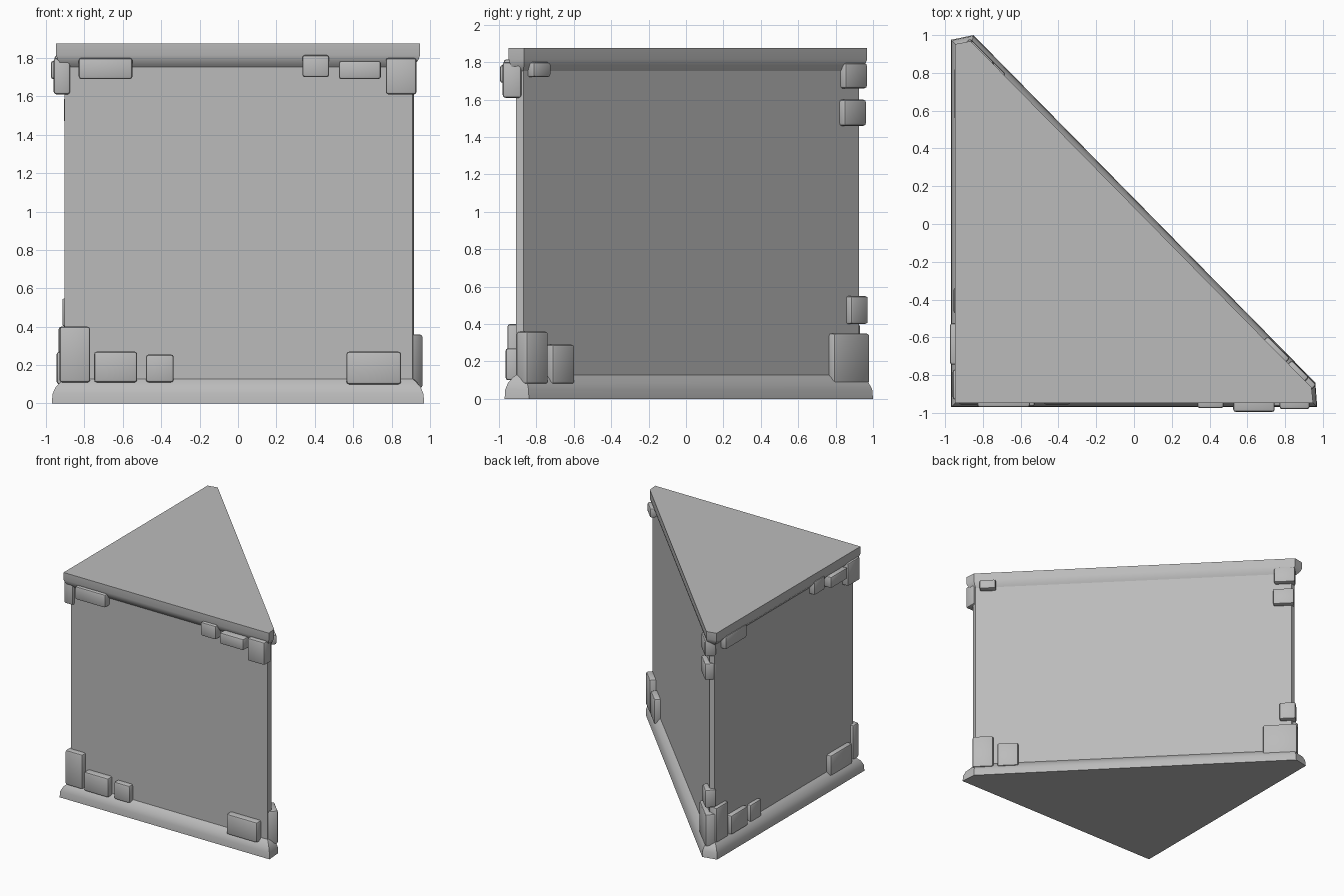
import bpy, bmesh, math
from mathutils import Matrix, Vector

default = bpy.data.objects.get("Cube")
if default:
    bpy.data.objects.remove(default, do_unlink=True)

stone = bpy.data.materials.new("stone_grey")
stone.use_nodes = True
GREY = (0.5, 0.5, 0.5, 1)
stone.diffuse_color = GREY
stone.node_tree.nodes["Principled BSDF"].inputs["Base Color"].default_value = GREY

# Triangular plans with the two acute corners cut off
BASE = [(-.97, -.97), (.97, -.97), (.96, -.84), (-.85, 1.0), (-.97, .975)]
WALL = [(-.905, -.91), (.91, -.91), (.918, -.87), (-.865, .925), (-.905, .915)]
CAP = [(-.948, -.948), (.948, -.948), (.94, -.865), (-.865, .968), (-.948, .952)]


def finish(name, bm):
    bmesh.ops.recalc_face_normals(bm, faces=bm.faces)
    mesh = bpy.data.meshes.new(name)
    bm.to_mesh(mesh)
    bm.free()
    mesh.materials.append(stone)
    obj = bpy.data.objects.new(name, mesh)
    bpy.context.collection.objects.link(obj)
    bpy.ops.object.select_all(action="DESELECT")
    obj.select_set(True)
    bpy.context.view_layer.objects.active = obj
    bpy.ops.object.shade_smooth_by_angle(angle=math.radians(32))
    return obj


def loft(name, outer, inner, profile):
    """Stack plan outlines; each level is (height, blend from outer to inner)."""
    bm = bmesh.new()
    rings = [[bm.verts.new((*Vector(a).lerp(Vector(b), t), z))
              for a, b in zip(outer, inner)] for z, t in profile]
    count = len(outer)
    for low, high in zip(rings, rings[1:]):
        for i in range(count):
            j = (i + 1) % count
            bm.faces.new((low[i], low[j], high[j], high[i]))
    bm.faces.new(rings[0][::-1])
    bm.faces.new(rings[-1])
    finish(name, bm)


loft("base_slab", BASE, WALL, [(0, 0), (.05, .06), (.085, .3), (.115, .75), (.128, 1)])
loft("wall_core", WALL, WALL, [(.1, 0), (1.78, 0)])
loft("top_slab", CAP, WALL, [(1.752, 1), (1.765, .7), (1.79, .2), (1.815, 0), (1.875, 0)])


def block(name, span, heights, depth, frame):
    """Worn stone: local x runs along the wall, -y points out of it."""
    (a, b), (lo, hi), (out, back) = span, heights, depth
    bm = bmesh.new()
    bmesh.ops.create_cube(bm, size=1)
    for v in bm.verts:
        v.co = ((a + b) / 2 + v.co.x * (b - a),
                (back - out) / 2 + v.co.y * (out + back),
                (lo + hi) / 2 + v.co.z * (hi - lo))
    bmesh.ops.bevel(bm, geom=bm.edges[:], offset=.014, segments=2,
                    profile=.5, affect="EDGES")
    bm.transform(frame)
    finish(name, bm)


def frame(degrees, offset):
    """Local frame lying on a wall that faces front before turning."""
    return Matrix.Rotation(math.radians(degrees), 4, "Z") @ Matrix.Translation((0, -offset, 0))


# Stones shared by the two straight walls: span, heights, protrusion
STRAIGHT = [
    ("tall_foot_stone", (-.93, -.77), (.11, .40), .045),
    ("middle_foot_stone", (-.75, -.525), (.11, .27), .055),
    ("small_foot_stone", (-.48, -.335), (.11, .255), .045),
    ("wide_foot_stone", (.565, .85), (.10, .27), .055),
    ("wide_top_stone", (-.83, -.55), (1.69, 1.80), .06),
    ("small_top_stone", (.335, .475), (1.70, 1.815), .065),
    ("middle_top_stone", (.525, .745), (1.69, 1.785), .085),
    ("corner_top_stone", (.77, .93), (1.61, 1.80), .07),
]
for side, turn, offset, trim in (("front", 0, .91, 0), ("right", -90, .905, .015)):
    for name, span, heights, out in STRAIGHT:
        block(f"{side}_{name}", span, heights, (out - trim, .03), frame(turn, offset))

# Stones on the diagonal wall, the far ones wrapping its narrow end
DIAGONAL = [
    ("tall_foot_stone", (-1.285, -1.12), (.08, .36)),
    ("middle_foot_stone", (-1.087, -.92), (.08, .29)),
    ("small_top_stone", (-1.23, -1.10), (1.72, 1.80)),
    ("end_top_stone", (1.127, 1.294), (1.66, 1.795)),
    ("end_upper_stone", (1.12, 1.286), (1.46, 1.60)),
    ("end_lower_stone", (1.17, 1.30), (.40, .55)),
    ("end_foot_stone", (1.04, 1.31), (.08, .35)),
]
for name, span, heights in DIAGONAL:
    block(f"diagonal_{name}", span, heights, (.045, .04), frame(135, .037))
